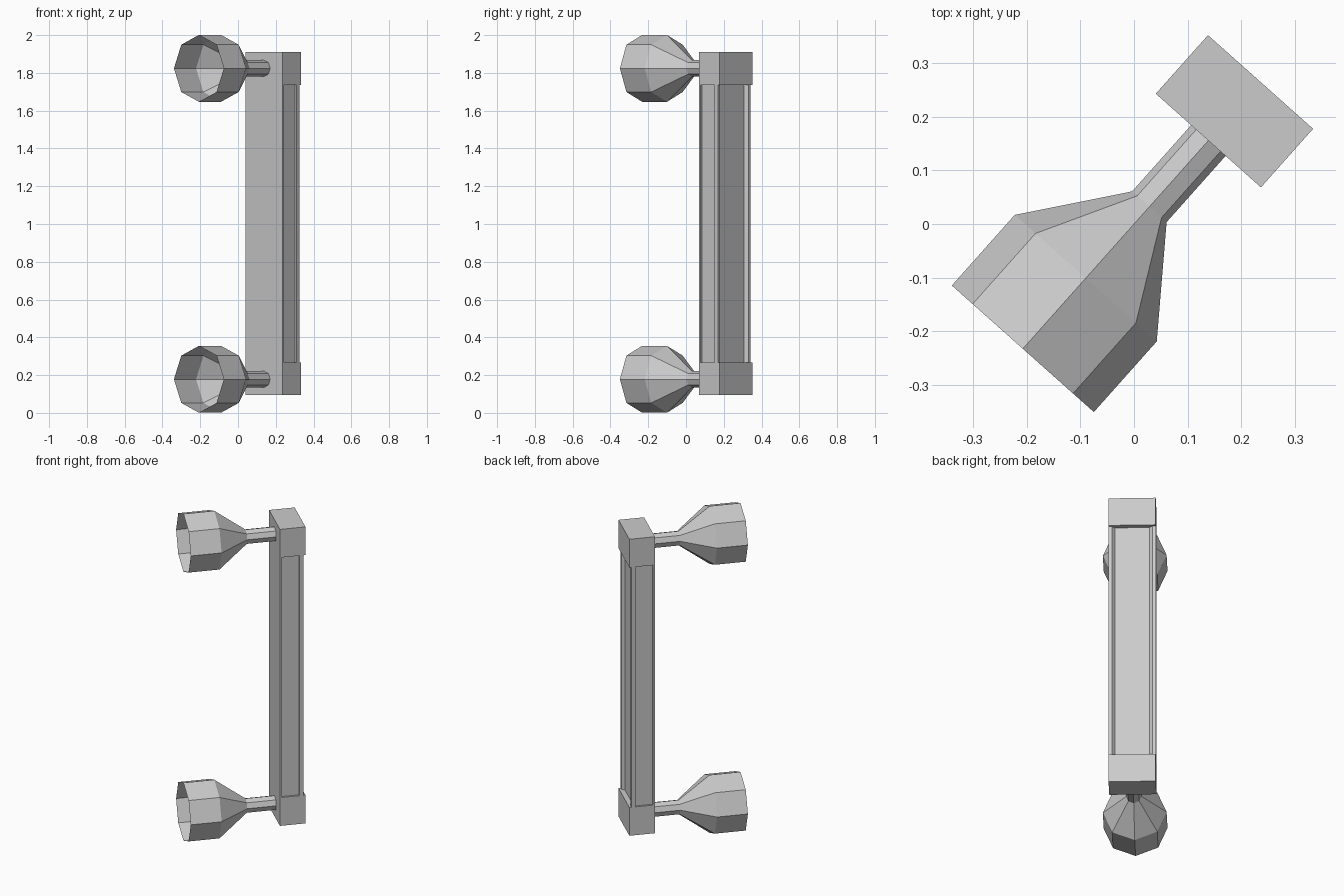
import bpy, bmesh, math
from mathutils import Matrix

cube = bpy.data.objects.get("Cube")
if cube:
    bpy.data.objects.remove(cube)

# Single neutral grey
GREY = (0.6, 0.6, 0.6, 1)
grey = bpy.data.materials.new("plain_grey")
grey.use_nodes = True
grey.diffuse_color = GREY
grey.node_tree.nodes["Principled BSDF"].inputs["Base Color"].default_value = GREY

# Parts are laid out along local y (front to back), then turned as one
TURN = Matrix.Rotation(math.radians(-41.7), 4, 'Z')
HALF, FRONT, BACK = 0.131, 0.208, 0.354
LAMP_Z = (0.178, 1.824)


def finish(name, bm):
    mesh = bpy.data.meshes.new(name)
    bm.to_mesh(mesh)
    bm.free()
    mesh.materials.append(grey)
    obj = bpy.data.objects.new(name, mesh)
    obj.matrix_world = TURN
    bpy.context.collection.objects.link(obj)
    return obj


def prism(name, outline, z0, z1):
    bm = bmesh.new()
    face = bm.faces.new([bm.verts.new((x, y, z0)) for x, y in outline])
    top = bmesh.ops.extrude_face_region(bm, geom=[face])["geom"]
    bmesh.ops.translate(bm, vec=(0, 0, z1 - z0),
                        verts=[v for v in top if isinstance(v, bmesh.types.BMVert)])
    bmesh.ops.recalc_face_normals(bm, faces=bm.faces)
    return finish(name, bm)


def lathe(name, profile, z, sides=8):
    # Open shell: rings of (distance along y, radius), closed at the back
    bm = bmesh.new()
    rings = []
    for y, r in profile:
        angles = [math.tau * i / sides for i in range(sides)]
        rings.append([bm.verts.new((r * math.cos(a), y, z + r * math.sin(a))) for a in angles])
    for a, b in zip(rings, rings[1:]):
        for i in range(sides):
            j = (i + 1) % sides
            bm.faces.new((a[i], b[i], b[j], a[j]))
    bm.faces.new(rings[-1])
    bmesh.ops.recalc_face_normals(bm, faces=bm.faces)
    # Make the barrel point outwards
    bm.faces.ensure_lookup_table()
    first = bm.faces[0]
    mid = first.calc_center_median()
    if first.normal.x * mid.x + first.normal.z * (mid.z - z) < 0:
        bmesh.ops.reverse_faces(bm, faces=bm.faces)
    return finish(name, bm)


# Square end blocks of the backplate
block = [(-HALF, FRONT), (HALF, FRONT), (HALF, BACK), (-HALF, BACK)]
prism("lower_block", block, 0.095, 0.268)
prism("upper_block", block, 1.737, 1.91)

# Column between the blocks: flush front, sunken panels on sides and back
half_outline = [(HALF, FRONT), (HALF, 0.219), (HALF - 0.012, 0.219), (HALF - 0.012, 0.319),
                (HALF, 0.319), (HALF, 0.342), (0.113, 0.342), (0.097, 0.325)]
outline = half_outline + [(-x, y) for x, y in reversed(half_outline)]
prism("panelled_column", outline, 0.268, 1.737)

# Octagonal flared cups on thin stems
cup = [(-0.311, 0.177), (-0.135, 0.177), (0.043, 0.043), (FRONT, 0.043)]
for name, z in zip(("lower_cup", "upper_cup"), LAMP_Z):
    lathe(name, cup, z)
